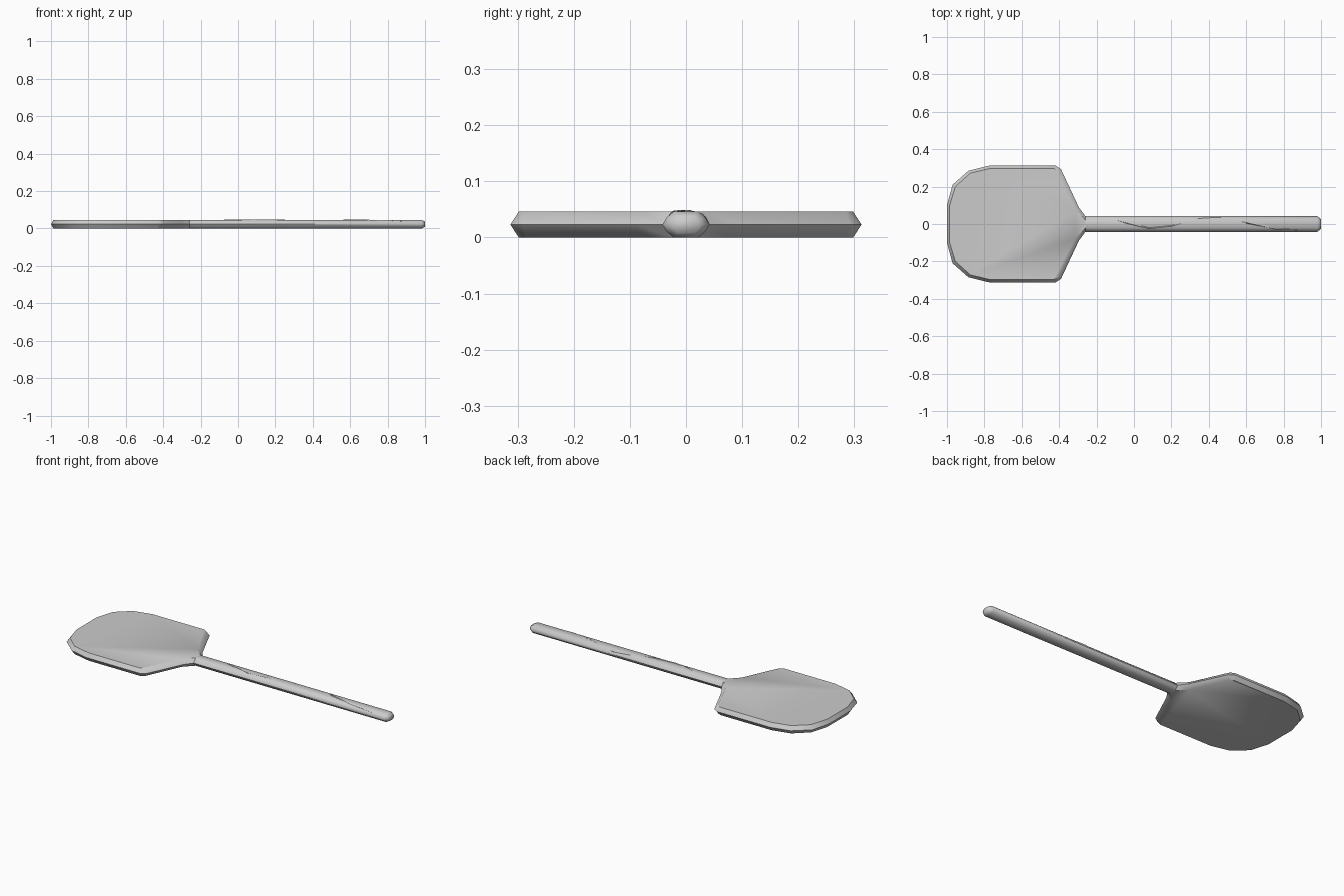
import bpy, math

if "Cube" in bpy.data.objects:
    bpy.data.objects.remove(bpy.data.objects["Cube"])

MID, TOP = 0.023, 0.046


def make(name, verts, faces, angle):
    me = bpy.data.meshes.new(name)
    me.from_pydata(verts, [], faces)
    me.update()
    ob = bpy.data.objects.new(name, me)
    bpy.context.collection.objects.link(ob)
    bpy.ops.object.select_all(action='DESELECT')
    ob.select_set(True)
    bpy.context.view_layer.objects.active = ob
    bpy.ops.object.mode_set(mode='EDIT')
    bpy.ops.mesh.select_all(action='SELECT')
    bpy.ops.mesh.normals_make_consistent(inside=False)
    bpy.ops.object.mode_set(mode='OBJECT')
    bpy.ops.object.shade_smooth_by_angle(angle=math.radians(angle))
    return ob


def bridge(a, b, n, closed=True):
    return [(a + i, a + (i + 1) % n, b + (i + 1) % n, b + i)
            for i in range(n if closed else n - 1)]


def mirrored(half):
    return half + [(x, -y) for x, y in reversed(half)]


# Blade: bevelled plate, widest at mid height, open where the handle joins
outer = mirrored([(-1, .10), (-.97, .21), (-.885, .285), (-.77, .313), (-.42, .313),
                  (-.39, .293), (-.295, .09), (-.26, .042)])
inner = mirrored([(-.987, .095), (-.955, .20), (-.875, .272), (-.765, .298), (-.43, .298),
                  (-.407, .284), (-.312, .075), (-.26, .022)])
n = len(outer)
verts = ([(x, y, 0) for x, y in inner] + [(x, y, MID) for x, y in outer]
         + [(x, y, TOP) for x, y in inner])
neck = n // 2 - 1
faces = [f for k in (0, n) for i, f in enumerate(bridge(k, k + n, n)) if i != neck]
faces += [tuple(range(n)), tuple(range(2 * n, 3 * n))]
make("blade", verts, faces, 50)


# Handle: ten-sided rounded bar with a chamfered tip
def section(bulge):
    q = [(.042, 0), (bulge, .013), (.022, .023)]
    upper = q + [(-y, z) for y, z in reversed(q)]
    return upper + [(y, -z) for y, z in reversed(upper[1:-1])]


rings = [(-.26, .0307, 1), (-.22, .034, 1), (.98, .034, 1), (1.0, .034, .62)]
verts, faces = [], []
for x, bulge, s in rings:
    verts += [(x, y * s, MID + z * s) for y, z in section(bulge)]
m = len(section(.03))
for k in range(len(rings) - 1):
    faces += bridge(k * m, (k + 1) * m, m)
faces.append(tuple(range(3 * m, 4 * m)))
make("handle", verts, faces, 60)


# Raised band winding across the upper side of the handle
def surface_z(y):
    a = min(abs(y), .042)
    if a < .022:
        return TOP
    if a < .034:
        return TOP - (a - .022) / .012 * .010
    return MID + .013 * (.042 - a) / .008


path = [(-.10, .022), (0, -.005), (.08, -.024), (.20, -.012), (.35, .030), (.45, .036),
        (.60, .008), (.75, -.026), (.97, -.036)]
verts, faces = [], []
for i, (x, y) in enumerate(path):
    end = i in (0, len(path) - 1)
    w = .001 if end else .007
    for d, h in ((-w, -.001), (0, 0 if end else .003), (w, -.001)):
        verts.append((x, y + d, surface_z(y + d) + h))
    if i:
        faces += bridge(3 * i - 3, 3 * i, 3, closed=False)
make("handle_band", verts, faces, 40)
